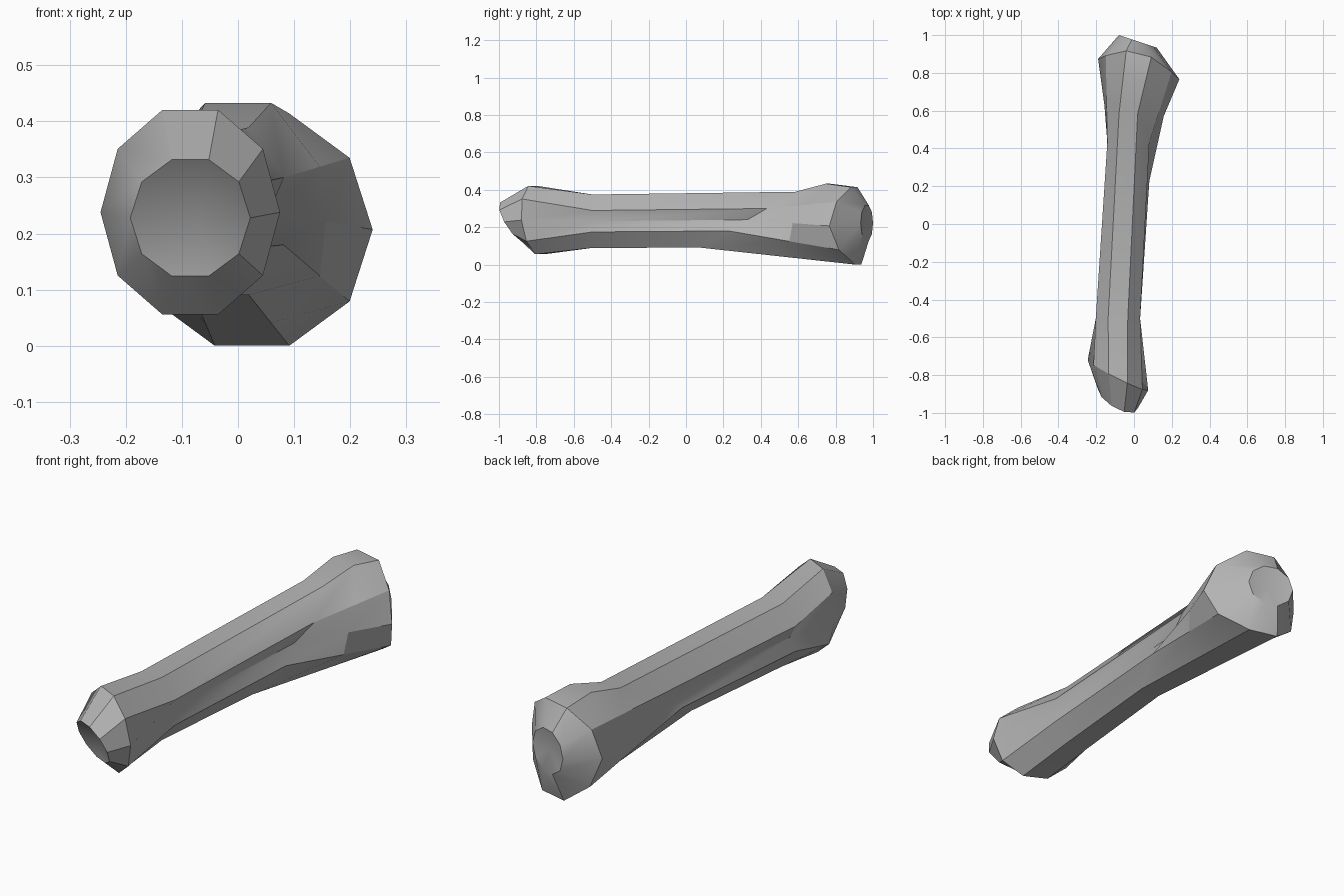
import bpy
import bmesh
from math import cos, sin, pi
from mathutils import Vector

default_cube = bpy.data.objects.get("Cube")
if default_cube:
    bpy.data.objects.remove(default_cube, do_unlink=True)

SIDES = 10
TOP_PAIR = (2, 3)


def ring(center, radius_x, radius_z, lean_x=0, lean_z=0, dome=0, grooved=False):
    """Ten-sided section across the length, leaning along y and optionally grooved."""
    points = []
    for i in range(SIDES):
        angle = 2 * pi * i / SIDES
        dx, dz = radius_x * cos(angle), radius_z * sin(angle)
        if grooved:
            if i % 5 == 0:              # bottom of each side groove
                dx *= 0.78
            elif i in (1, 4, 6, 9):     # lips of the groove
                dx *= 1.25
                dz *= 0.65
            else:                       # broad flat top and bottom
                dx *= 1.45
        dy = lean_x * dx + lean_z * dz - dome * cos(angle) ** 2
        points.append(Vector(center) + Vector((dx, dy, dz)))
    return points


# Sections from the front knuckle to the back knuckle
front_cap = ring((-0.085, -0.922, 0.228), 0.107, 0.109, -0.47, -0.55)
front_knuckle = ring((-0.085, -0.80, 0.238), 0.16, 0.192, -0.5, -0.1)
front_waist = ring((-0.085, -0.5, 0.232), 0.116, 0.15, grooved=True)
back_waist = ring((-0.03, 0.33, 0.24), 0.11, 0.157, 0, 1.7, grooved=True)
back_knuckle = ring((0.025, 0.92, 0.207), 0.215, 0.2176, -0.25, -0.05, 0.1)
back_cap = ring((0.02, 0.967, 0.222), 0.1, 0.1, -0.33)

# Raised crest on top, just before the back knuckle
crest = [a.lerp(b, 0.55) for a, b in zip(back_waist, back_knuckle)]
for i in TOP_PAIR:
    crest[i].z += 0.03

sections = [front_cap, front_knuckle, front_waist, back_waist,
            crest, back_knuckle, back_cap]

bm = bmesh.new()
loops = [[bm.verts.new(p) for p in section] for section in sections]
for near, far in zip(loops, loops[1:]):
    for i in range(SIDES):
        j = (i + 1) % SIDES
        bm.faces.new((near[i], near[j], far[j], far[i]))

# Dented ends
for loop, tip in ((loops[0], (-0.068, -0.885, 0.225)), (loops[-1], (0.02, 0.95, 0.222))):
    hub = bm.verts.new(tip)
    for i in range(SIDES):
        bm.faces.new((loop[i], loop[(i + 1) % SIDES], hub))
bmesh.ops.recalc_face_normals(bm, faces=bm.faces)

mesh = bpy.data.meshes.new("bone")
bm.to_mesh(mesh)
bm.free()
bone = bpy.data.objects.new("bone", mesh)
bpy.context.collection.objects.link(bone)

# Plain grey
grey = bpy.data.materials.new("bone grey")
grey.use_nodes = True
colour = (0.45, 0.45, 0.45, 1)
grey.diffuse_color = colour
grey.node_tree.nodes["Principled BSDF"].inputs["Base Color"].default_value = colour
mesh.materials.append(grey)

bpy.ops.object.select_all(action="DESELECT")
bone.select_set(True)
bpy.context.view_layer.objects.active = bone
bpy.ops.object.shade_smooth_by_angle(angle=pi / 6)
